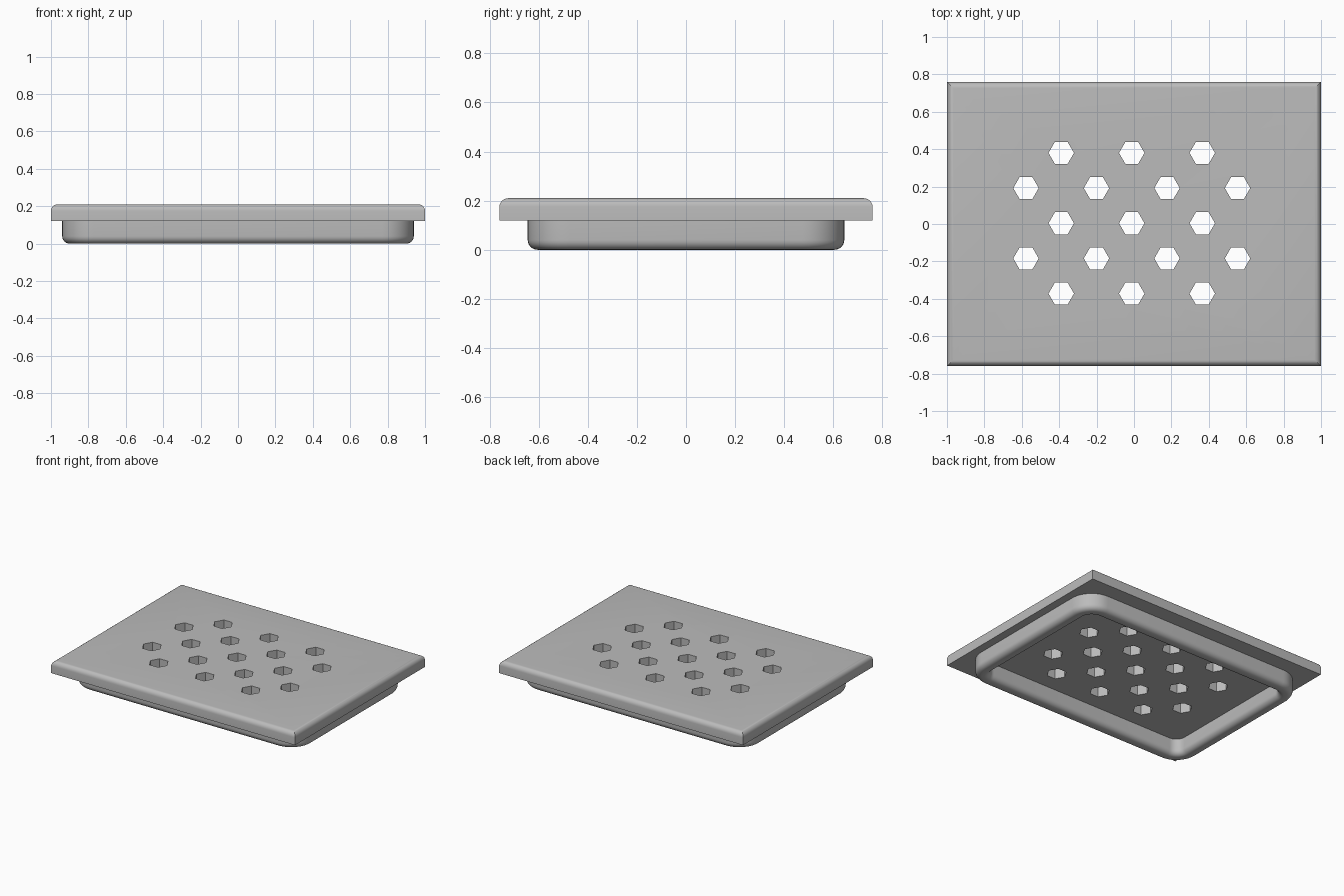
import bpy, bmesh, math
from mathutils import Vector, Matrix

if "Cube" in bpy.data.objects:
    bpy.data.objects.remove(bpy.data.objects["Cube"])

GREY = (0.5, 0.5, 0.5, 1)
grey = bpy.data.materials.new("plain grey")
grey.use_nodes = True
grey.diffuse_color = GREY
grey.node_tree.nodes["Principled BSDF"].inputs["Base Color"].default_value = GREY


def make_object(name, bm):
    bmesh.ops.recalc_face_normals(bm, faces=bm.faces)
    mesh = bpy.data.meshes.new(name)
    bm.to_mesh(mesh)
    bm.free()
    mesh.materials.append(grey)
    obj = bpy.data.objects.new(name, mesh)
    bpy.context.collection.objects.link(obj)
    return obj


def activate(obj):
    bpy.ops.object.select_all(action="DESELECT")
    obj.select_set(True)
    bpy.context.view_layer.objects.active = obj


# Plate: square corners, rounded top edges
LOW, TOP = 0.12, 0.21
bm = bmesh.new()
bmesh.ops.create_cube(bm, size=1)
bmesh.ops.scale(bm, vec=(2, 1.52, TOP - LOW), verts=bm.verts)
bmesh.ops.translate(bm, vec=(0, 0, (LOW + TOP) / 2), verts=bm.verts)
top_edges = [e for e in bm.edges if all(v.co.z > TOP - 0.01 for v in e.verts)]
bmesh.ops.bevel(bm, geom=top_edges, offset=0.035, segments=6, profile=0.5,
                affect="EDGES", clamp_overlap=True)
plate = make_object("perforated_plate", bm)

# Drain holes: staggered rows of hexagonal prisms cut from the plate
bm = bmesh.new()
STEP_X, STEP_Y = 0.377, 0.188
for row in range(-2, 3):
    count = 4 if row % 2 else 3
    for i in range(count):
        x = (i - (count - 1) / 2) * STEP_X - 0.012
        place = Matrix.Translation((x, row * STEP_Y + 0.004, LOW)) @ Matrix.Rotation(math.pi / 6, 4, "Z")
        bmesh.ops.create_cone(bm, cap_ends=True, segments=6, radius1=0.068,
                              radius2=0.068, depth=0.5, matrix=place)
cutter = make_object("hole_cutter", bm)
cutter.hide_render = True
cut = plate.modifiers.new("holes", "BOOLEAN")
cut.object = cutter
cut.solver = "EXACT"
activate(plate)
bpy.ops.object.modifier_apply(modifier=cut.name)
bpy.data.objects.remove(cutter)


# Rim under the plate: rounded section swept round a rounded rectangle
def rounded_loop(bm, inset, z, half_x=0.94, half_y=0.645, radius=0.17, steps=10):
    r = radius - inset
    loop = []
    for k, (sx, sy) in enumerate([(1, 1), (-1, 1), (-1, -1), (1, -1)]):
        for s in range(steps + 1):
            a = math.pi / 2 * (k + s / steps)
            loop.append(bm.verts.new((sx * (half_x - radius) + r * math.cos(a),
                                      sy * (half_y - radius) + r * math.sin(a), z)))
    return loop


WIDTH, FILLET, ARC = 0.1, 0.04, 6
angles = [math.pi / 2 * i / ARC for i in range(ARC + 1)]
outer = [(FILLET * (1 - math.cos(a)), FILLET * (1 - math.sin(a))) for a in angles]
inner = [(WIDTH - d, z) for d, z in reversed(outer)]
section = [(0, LOW)] + outer + inner + [(WIDTH, LOW)]

bm = bmesh.new()
loops = [rounded_loop(bm, d, z) for d, z in section]
for one, two in zip(loops, loops[1:] + loops[:1]):
    n = len(one)
    for i in range(n):
        j = (i + 1) % n
        bm.faces.new((one[i], one[j], two[j], two[i]))
rim = make_object("lower_rim", bm)

# Smooth the fillets, keep real edges sharp
for obj in (plate, rim):
    activate(obj)
    bpy.ops.object.shade_smooth_by_angle(angle=math.radians(30))
